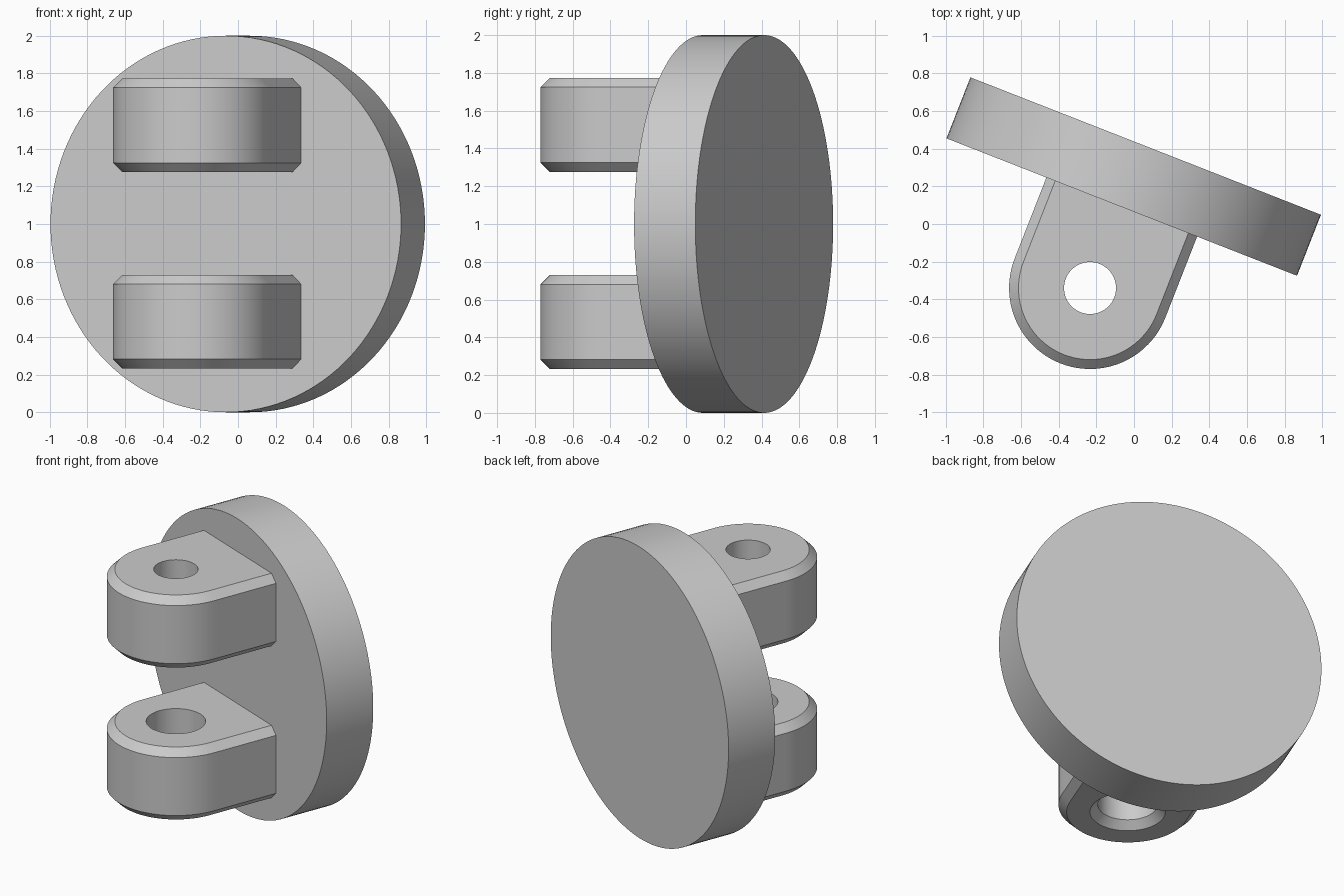
import bpy, bmesh
from math import sin, cos, pi, radians
from mathutils import Matrix, Vector

cube = bpy.data.objects.get("Cube")
if cube:
    bpy.data.objects.remove(cube, do_unlink=True)

SEGMENTS = 96
# Whole bracket is turned about z; local y = 0 is the front face of the disc
PLACE = Matrix.Translation((-0.065, 0.09, 0)) @ Matrix.Rotation(radians(-21.4), 4, "Z")

grey = bpy.data.materials.new("plain grey")
grey.use_nodes = True
grey.diffuse_color = (0.6, 0.6, 0.6, 1)
grey.node_tree.nodes["Principled BSDF"].inputs["Base Color"].default_value = (0.6, 0.6, 0.6, 1)


def finish(bm, name):
    """Turn a bmesh into a placed object, smooth with sharp creases."""
    bm.transform(PLACE)
    bmesh.ops.recalc_face_normals(bm, faces=bm.faces)
    for face in bm.faces:
        face.smooth = True
    for edge in bm.edges:
        edge.smooth = edge.calc_face_angle(0) < radians(30)
    mesh = bpy.data.meshes.new(name)
    bm.to_mesh(mesh)
    bm.free()
    mesh.materials.append(grey)
    bpy.context.collection.objects.link(bpy.data.objects.new(name, mesh))


def ring(bm, radius, z, depth=None):
    """Circle, or a U outline whose straight sides run back by depth."""
    verts = []
    for i in range(SEGMENTS):
        a = 2 * pi * i / SEGMENTS
        c, s = cos(a), sin(a)
        reach = radius
        if depth and s > 1e-6:
            reach = min(radius / max(abs(c), 1e-6), depth / s)
        verts.append(bm.verts.new(Vector((reach * c, reach * s - 0.462, z))))
    return verts


def lug(name, bottom, top, hole, countersink):
    """Rounded lug with chamfered rims and a vertical pin hole."""
    bm = bmesh.new()
    r, bevel, depth = 0.43, 0.05, 0.6
    rings = [
        ring(bm, hole, top),
        ring(bm, r - bevel, top, depth),
        ring(bm, r, top - bevel, depth),
        ring(bm, r, bottom + bevel, depth),
        ring(bm, r - bevel, bottom, depth),
        ring(bm, hole + countersink, bottom),
    ]
    if countersink:
        rings.append(ring(bm, hole, bottom + countersink))
    for k, lower in enumerate(rings):
        upper = rings[(k + 1) % len(rings)]
        for i in range(SEGMENTS):
            j = (i + 1) % SEGMENTS
            bm.faces.new((lower[i], lower[j], upper[j], upper[i]))
    finish(bm, name)


# Upright round back plate
bm = bmesh.new()
bmesh.ops.create_cone(
    bm, cap_ends=True, segments=128, radius1=1, radius2=1, depth=0.348,
    matrix=Matrix.Translation((0, 0.174, 1)) @ Matrix.Rotation(pi / 2, 4, "X"))
finish(bm, "back_disc")

# Pair of hinge lugs
lug("lower_lug", 0.232, 0.73, 0.185, 0.05)
lug("upper_lug", 1.275, 1.774, 0.138, 0)
